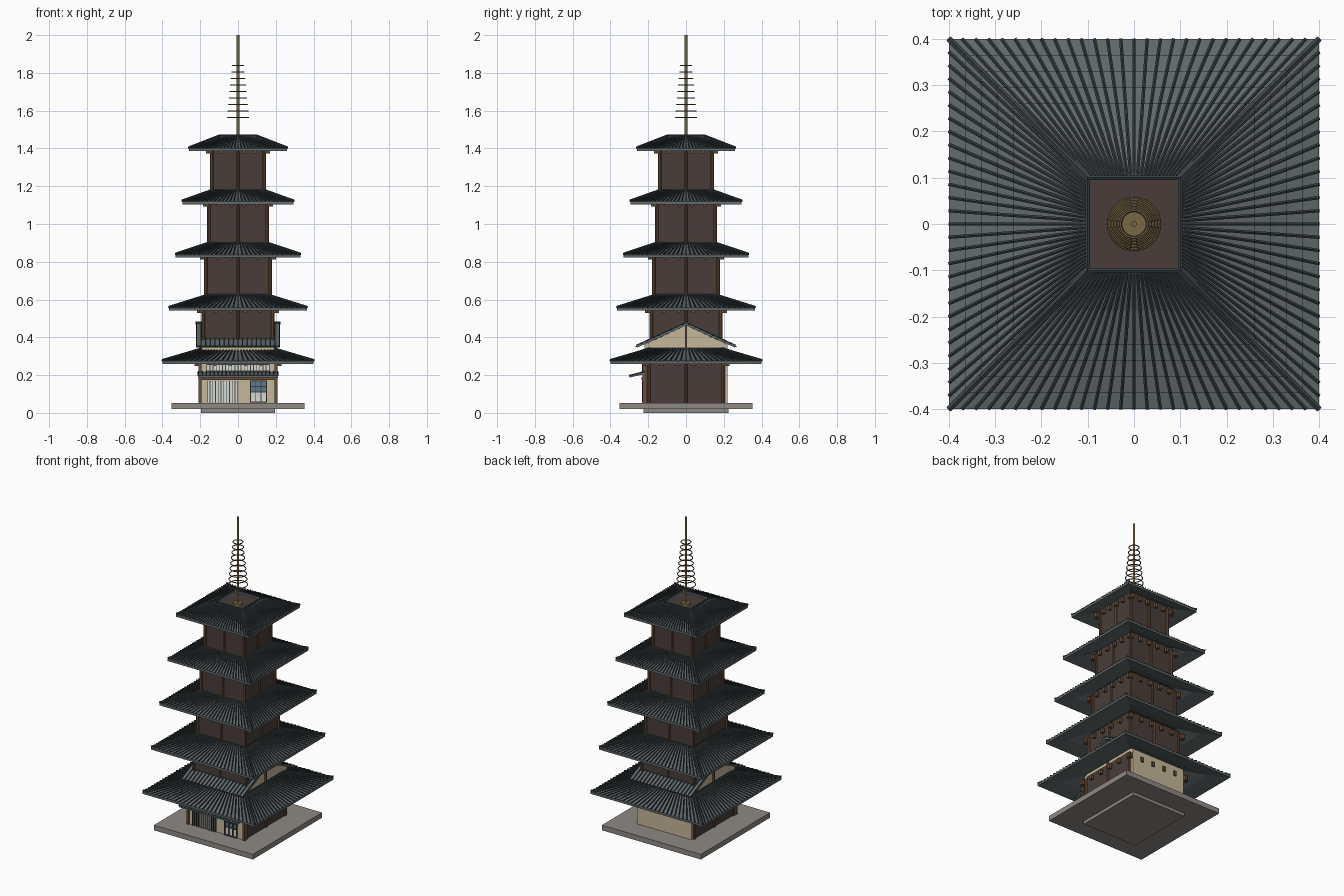
import bpy, bmesh, math
from mathutils import Vector, Matrix

if "Cube" in bpy.data.objects:
    bpy.data.objects.remove(bpy.data.objects["Cube"])


def mat(name, r, g, b):
    m = bpy.data.materials.new(name)
    m.diffuse_color = (r, g, b, 1)
    m.use_nodes = True
    m.node_tree.nodes["Principled BSDF"].inputs["Base Color"].default_value = m.diffuse_color
    return m


STONE = mat("stone", .27, .25, .23)
DARK = mat("dark_wood", .065, .048, .042)
POST = mat("brown_wood", .15, .075, .04)
TAN = mat("plaster", .56, .48, .32)
SLATE = mat("slate", .12, .145, .15)
RIB = mat("dark_tile", .04, .05, .055)
BRASS = mat("brass", .2, .14, .06)
PALE = mat("paper", .65, .7, .66)
BLUE = mat("glass", .1, .2, .27)


def finish(name, bm, material):
    bmesh.ops.recalc_face_normals(bm, faces=bm.faces)
    me = bpy.data.meshes.new(name)
    bm.to_mesh(me)
    bm.free()
    me.materials.append(material)
    ob = bpy.data.objects.new(name, me)
    bpy.context.collection.objects.link(ob)
    return ob


def boxes(name, items, material):
    """Each item is (x0, x1, y0, y1, z0, z1)."""
    bm = bmesh.new()
    for x0, x1, y0, y1, z0, z1 in items:
        m = Matrix.Translation(((x0 + x1) / 2, (y0 + y1) / 2, (z0 + z1) / 2)) \
            @ Matrix.Diagonal((x1 - x0, y1 - y0, z1 - z0, 1))
        bmesh.ops.create_cube(bm, size=1, matrix=m)
    return finish(name, bm, material)


def beams(name, items, material, sides=6):
    """Each item is (start, end, radius)."""
    bm = bmesh.new()
    for a, b, r in items:
        a, b = Vector(a), Vector(b)
        rot = (b - a).to_track_quat('Z', 'Y').to_matrix().to_4x4()
        bmesh.ops.create_cone(bm, cap_ends=True, segments=sides, radius1=r, radius2=r,
                              depth=(b - a).length, matrix=Matrix.Translation((a + b) / 2) @ rot)
    return finish(name, bm, material)


def extrude_x(name, profile, x0, x1, material):
    bm = bmesh.new()
    f = bm.faces.new([bm.verts.new((x0, y, z)) for y, z in profile])
    g = bmesh.ops.extrude_face_region(bm, geom=[f])
    bmesh.ops.translate(bm, vec=(x1 - x0, 0, 0),
                        verts=[v for v in g['geom'] if isinstance(v, bmesh.types.BMVert)])
    return finish(name, bm, material)


def square_sweep(name, profile, material):
    """Closed (half width, z) profile swept round a square."""
    bm = bmesh.new()
    rings = [[bm.verts.new((sx * h, sy * h, z)) for h, z in profile]
             for sx, sy in ((1, 1), (-1, 1), (-1, -1), (1, -1))]
    n = len(profile)
    for i in range(4):
        a, b = rings[i], rings[(i + 1) % 4]
        for j in range(n):
            k = (j + 1) % n
            bm.faces.new((a[j], b[j], b[k], a[k]))
    return finish(name, bm, material)


def turned(p, k):
    return Matrix.Rotation(k * math.pi / 2, 3, 'Z') @ Vector(p)


# stone base
boxes("base_footing", [(-.195, .195, -.225, .225, 0, .021)], STONE)
boxes("base_slab", [(-.353, .353, -.353, .353, .02, .053)], STONE)

# five tiers
walls = [.198, .185, .17, .155, .138]
inner = [.19, .168, .145, .122, .1]
for i in range(5):
    w, t, e = walls[i], inner[i], .4 - .035 * i
    z0 = .26 + .2815 * i
    z1 = z0 + .08
    bottom = .053 if i == 0 else z0 - .2815 + .06
    tag = f"tier_{i + 1}"
    boxes(tag + "_wall", [(-w, w, -w, w, bottom, z0 + .045)], DARK)

    # posts at corners and wall centres (front of shop left open)
    posts = []
    for k in range(4):
        posts.append((w, w, k))
        if i or k:
            posts.append((0, -w, k))
    items = []
    for x, y, k in posts:
        items.append((turned((x, y, bottom), k), turned((x, y, z0 + .03), k), .009))
    beams(tag + "_posts", items, POST, 8)

    # eave brackets
    br = []
    for k in range(4):
        for j in range(6):
            u = (-1 + .4 * j) * (w + .01)
            c = turned((u, -w - .022, z0 + .002), k)
            br.append((c.x - .009, c.x + .009, c.y - .009, c.y + .009, c.z - .014, c.z + .016))
    boxes(tag + "_brackets", br, POST)

    # curved roof shell
    m = t + (e - t) * .54
    zm = z0 + .036
    square_sweep(tag + "_roof", [(t, z1), (m, zm), (e, z0 + .014),
                                 (e, z0), (m, zm - .014), (t, z1 - .014)], SLATE)

    # fanned tile ribs and hip ridges
    ribs, n = [], 28
    for k in range(4):
        for j in range(1, n):
            s = 2 * j / n - 1
            ribs.append((turned((s * t, -t, z1), k), turned((s * e, -e, z0 + .017), k), .0042))
        ribs.append((turned((t, -t, z1), k), turned((e, -e, z0 + .018), k), .0075))
        ribs.append((turned((-t, -t, z1 + .002), k), turned((t, -t, z1 + .002), k), .006))
    beams(tag + "_tile_ribs", ribs, RIB)

# house body with gable ends
extrude_x("house_body", [(-.22, .053), (.22, .053), (.22, .362), (0, .463), (-.22, .362)],
          -.194, .194, TAN)
boxes("gable_posts", [(s * .197 - .006, s * .197 + .006, -.006, .006, .28, .465)
                      for s in (-1, 1)], POST)
extrude_x("gable_roof", [(-.26, .345), (0, .463), (.26, .345), (.26, .356), (0, .475), (-.26, .356)],
          -.222, .222, SLATE)
beams("gable_roof_ribs", [((-.22 + .0244 * j, s * .262, .357), (-.22 + .0244 * j, 0, .477), .004)
                          for j in range(19) for s in (-1, 1)]
      + [((-.225, 0, .477), (.225, 0, .477), .008)]
      + [((-.222, s * .262, .352), (.222, s * .262, .352), .005) for s in (-1, 1)], RIB)

# shop front
F = -.22
boxes("front_lattice_panel", [(-.165, 0, F - .006, F, .056, .17)], PALE)
boxes("front_lattice_bars", [(x - .002, x + .002, F - .013, F - .004, .056, .17)
                             for x in [-.163 + .0147 * j for j in range(12)]], DARK)
boxes("front_window_lower", [(.066, .15, F - .006, F, .058, .11)], PALE)
boxes("front_window_glass", [(.066, .15, F - .006, F, .11, .172)], BLUE)
boxes("front_window_frame",
      [(x - .0025, x + .0025, F - .012, F - .003, .056, .172) for x in (.066, .094, .122, .15)]
      + [(.064, .152, F - .012, F - .003, z - .0025, z + .0025) for z in (.058, .11, .14, .17)], DARK)
boxes("upper_window_panel", [(-.165, .165, F - .006, F, .222, .256)], PALE)
boxes("upper_window_bars", [(x - .002, x + .002, F - .012, F - .004, .22, .258)
                            for x in [-.165 + .0165 * j for j in range(21)]]
      + [(-.168, .168, F - .012, F - .004, z - .002, z + .002) for z in (.222, .256)], DARK)
boxes("front_corner_posts", [(s * .2 - .008, s * .2 + .008, F - .01, F + .01, .053, .26)
                             for s in (-1, 1)], POST)

# tiled awning
extrude_x("awning", [(F, .205), (F, .217), (-.3, .197), (-.3, .187)], -.212, .212, SLATE)
beams("awning_ribs", [((-.21 + .021 * j, -.302, .197), (-.21 + .021 * j, F, .218), .004)
                      for j in range(21)], RIB)
boxes("awning_beam", [(-.205, .205, F - .016, F, .175, .19)], POST)

# spire
beams("spire_pole", [((0, 0, 1.42), (0, 0, 2), .007)], BRASS, 12)
beams("spire_collar", [((0, 0, 1.42), (0, 0, 1.45), .026)], BRASS, 24)
for j in range(9):
    bpy.ops.mesh.primitive_torus_add(location=(0, 0, 1.565 + .0343 * j),
                                     major_radius=.056 - .0033 * j, minor_radius=.003,
                                     major_segments=28, minor_segments=6)
    ring = bpy.context.object
    ring.name = f"spire_ring_{j + 1}"
    ring.data.materials.append(BRASS)
